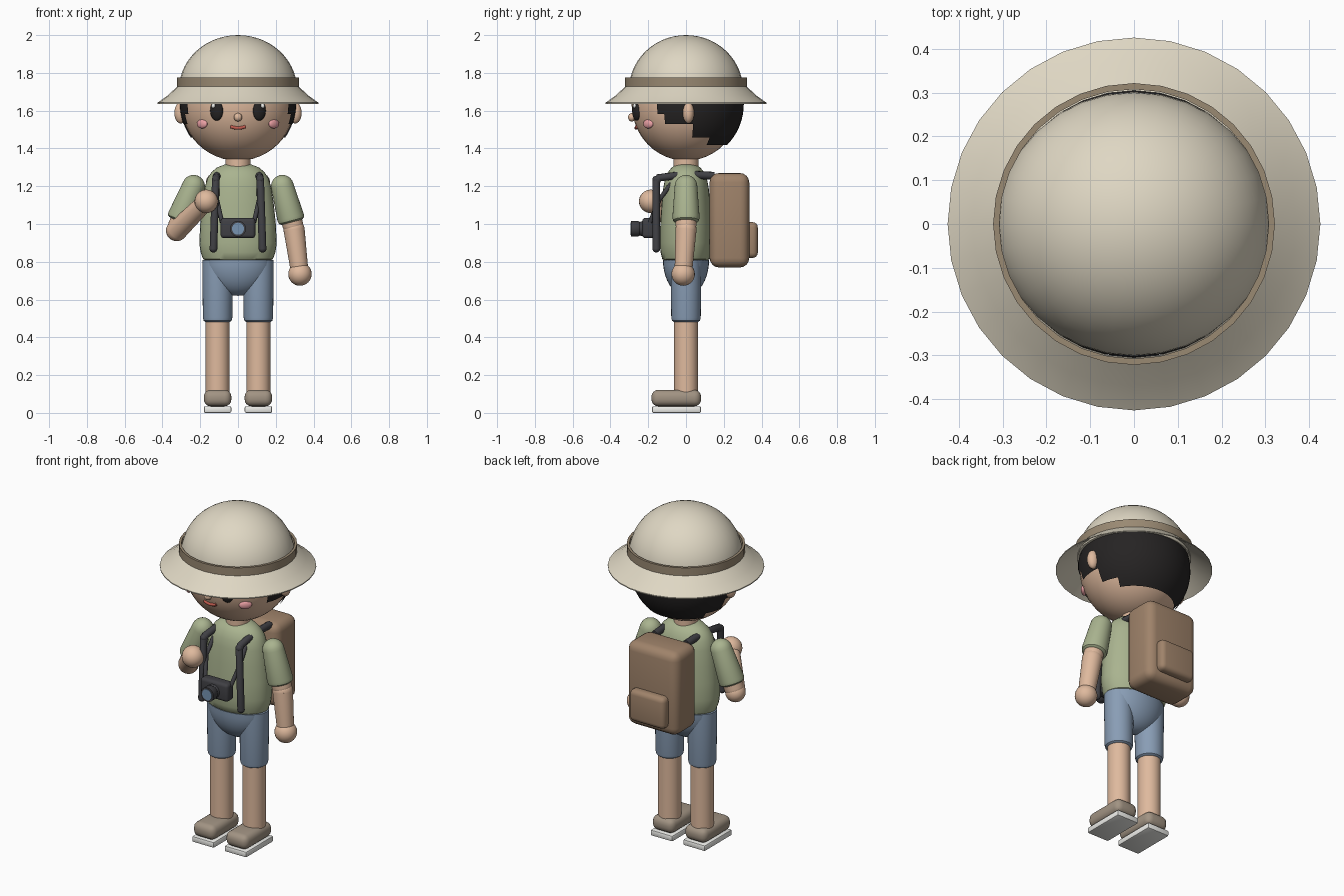
import bpy, bmesh, math
from mathutils import Vector, Matrix

if "Cube" in bpy.data.objects:
    bpy.data.objects.remove(bpy.data.objects["Cube"])


def material(name, rgb):
    lin = [(c / 255) ** 2.2 for c in rgb]
    m = bpy.data.materials.new(name)
    m.diffuse_color = (*lin, 1)
    m.use_nodes = True
    m.node_tree.nodes["Principled BSDF"].inputs["Base Color"].default_value = m.diffuse_color
    return m


SKIN = material("skin", (222, 184, 156))
HAT = material("canvas", (222, 214, 194))
BAND = material("hat_band", (152, 136, 114))
HAIR = material("black", (42, 40, 40))
SHIRT = material("green", (168, 178, 142))
DENIM = material("blue", (136, 156, 180))
PACK = material("brown", (158, 130, 106))
STRAP = material("charcoal", (66, 66, 70))
SHOE = material("taupe", (160, 146, 130))
SOLE = material("white", (236, 236, 232))
LENS = material("glass", (118, 146, 176))
PINK = material("pink", (236, 160, 164))
RED = material("lip", (190, 92, 80))


def finish(name, bm, mat, angle=40):
    bmesh.ops.recalc_face_normals(bm, faces=bm.faces)
    me = bpy.data.meshes.new(name)
    bm.to_mesh(me)
    bm.free()
    me.materials.append(mat)
    me.shade_smooth()
    me.set_sharp_from_angle(angle=math.radians(angle))
    ob = bpy.data.objects.new(name, me)
    bpy.context.collection.objects.link(ob)
    return ob


def lathe(name, profile, mat, start=(0, 0, 0), axis=(0, 0, 1), sy=1, segs=32, closed=False):
    """Spin (radius, height) points round an axis; open ends are capped."""
    bm = bmesh.new()
    rings = []
    for r, h in profile:
        n = 1 if r == 0 else segs
        rings.append([bm.verts.new((r * math.cos(math.tau * i / segs),
                                    r * sy * math.sin(math.tau * i / segs), h)) for i in range(n)])
    pairs = list(zip(rings, rings[1:] + rings[:1]))
    for a, b in pairs if closed else pairs[:-1]:
        for i in range(segs):
            j = (i + 1) % segs
            quad = [a[i % len(a)], a[j % len(a)], b[j % len(b)], b[i % len(b)]]
            bm.faces.new(list(dict.fromkeys(quad)))
    if not closed:
        for ring in (rings[0], rings[-1]):
            if len(ring) > 1:
                bm.faces.new(ring)
    rot = Vector((0, 0, 1)).rotation_difference(Vector(axis)).to_matrix().to_4x4()
    bm.transform(Matrix.Translation(start) @ rot)
    return finish(name, bm, mat)


def limb(name, p, q, r0, r1, mat, dome=False):
    """Tapered limb from p to q, with a domed or square start and a softened end."""
    d = Vector(q) - Vector(p)
    L = d.length
    prof = [(r0 * math.sin(a * math.pi / 12), -r0 * math.cos(a * math.pi / 12)) for a in range(7)] if dome else [(r0, 0)]
    prof += [(r1, L - 0.025), (r1 * 0.95, L - 0.008), (r1 * 0.8, L)]
    return lathe(name, prof, mat, p, d)


def ball(name, loc, size, mat, u=24, v=16, rot_z=0):
    bm = bmesh.new()
    bmesh.ops.create_uvsphere(bm, u_segments=u, v_segments=v, radius=1)
    bm.transform(Matrix.Translation(loc) @ Matrix.Rotation(rot_z, 4, 'Z') @ Matrix.Diagonal((*size, 1)))
    return finish(name, bm, mat)


def box(name, x, y, z, bevel, mat, segs=4):
    bm = bmesh.new()
    bmesh.ops.create_cube(bm, size=1)
    bm.transform(Matrix.Translation([(a + b) / 2 for a, b in (x, y, z)])
                 @ Matrix.Diagonal((x[1] - x[0], y[1] - y[0], z[1] - z[0], 1)))
    bmesh.ops.bevel(bm, geom=bm.edges[:], offset=bevel, segments=segs, profile=0.5, affect='EDGES')
    return finish(name, bm, mat)


def tube(name, pts, r, mat):
    cu = bpy.data.curves.new(name, 'CURVE')
    cu.dimensions = '3D'
    cu.bevel_depth, cu.bevel_resolution, cu.use_fill_caps = r, 3, True
    sp = cu.splines.new('POLY')
    sp.points.add(len(pts) - 1)
    for p, co in zip(sp.points, pts):
        p.co = (*co, 1)
    cu.materials.append(mat)
    ob = bpy.data.objects.new(name, cu)
    bpy.context.collection.objects.link(ob)
    return ob


# Hat: dome, band and flared brim
dome = [(0.313 * math.cos(a * math.pi / 28), 1.71 + 0.29 * math.sin(a * math.pi / 28)) for a in range(14)] + [(0, 2.0)]
lathe("hat_dome", dome, HAT, sy=0.965)
lathe("hat_band", [(0.308, 1.725), (0.322, 1.725), (0.322, 1.775), (0.308, 1.775)], BAND, closed=True)
lathe("hat_brim", [(0.305, 1.74), (0.325, 1.725), (0.37, 1.682), (0.426, 1.642), (0.426, 1.636),
                   (0.37, 1.674), (0.32, 1.715), (0.305, 1.725)], HAT, closed=True)

# Head and neck
HEAD = Vector((0, 0, 1.635))
ball("head", HEAD, (0.3, 0.288, 0.3), SKIN, 32, 24)
lathe("neck", [(0.066, 1.28), (0.066, 1.37)], SKIN)

# Hair shell with a stepped edge falling towards the back
bm = bmesh.new()
bmesh.ops.create_uvsphere(bm, u_segments=48, v_segments=36, radius=1)
bm.transform(Matrix.Translation(HEAD) @ Matrix.Diagonal((0.308, 0.306, 0.308, 1)))
gone = []
for f in bm.faces:
    c = f.calc_center_median() - HEAD
    a = math.degrees(math.atan2(abs(c.x), -c.y))
    limit = next(z for top, z in ((60, 1.66), (68, 1.585), (101, 1.53), (122, 1.468), (181, 1.425)) if a < top)
    if c.z + HEAD.z < limit:
        gone.append(f)
bmesh.ops.delete(bm, geom=gone, context='FACES')
finish("hair", bm, HAIR)

# Face
ball("nose", (0, -0.287, 1.565), (0.022, 0.02, 0.022), SKIN)
mouth = [(x * 0.01, -0.264 + 0.0002 * x * x, 1.508 + 0.0005 * x * x) for x in range(-4, 5)]
tube("mouth", mouth, 0.009, RED)

# Torso and hips
lathe("shirt", [(0.165, 0.805), (0.185, 0.815), (0.198, 0.85), (0.205, 0.9), (0.2, 1.0), (0.19, 1.1),
                (0.177, 1.19), (0.163, 1.24), (0.14, 1.275), (0.11, 1.3), (0.07, 1.315)], SHIRT, sy=0.68)
hips = [(0.185 * math.sin(a * math.pi / 20), 0.81 - 0.19 * math.cos(a * math.pi / 20)) for a in range(11)]
lathe("hips", [(0, 0.62)] + hips[1:], DENIM, sy=0.66)

# Paired parts
for s, side in ((-1, "right"), (1, "left")):
    ball(side + "_ear", (s * 0.303, 0.013, 1.588), (0.034, 0.03, 0.056), SKIN)
    ball(side + "_eye", (s * 0.113, -0.262, 1.6), (0.036, 0.02, 0.053), HAIR, rot_z=s * 0.38)
    ball(side + "_eye_glint", (s * 0.13, -0.272, 1.625), (0.012, 0.01, 0.012), SOLE, 12, 8)
    ball(side + "_cheek", (s * 0.19, -0.2, 1.53), (0.036, 0.014, 0.024), PINK, rot_z=s * 0.75)
    x = s * 0.108
    limb(side + "_shorts_leg", (x, 0, 0.81), (x, 0, 0.48), 0.081, 0.078, DENIM)
    lathe(side + "_leg", [(0.063, 0.08), (0.063, 0.52)], SKIN, (x, 0, 0))
    box(side + "_shoe", (x - 0.073, x + 0.073), (-0.183, 0.08), (0.035, 0.122), 0.036, SHOE)
    box(side + "_sole", (x - 0.073, x + 0.073), (-0.18, 0.08), (0, 0.035), 0.008, SOLE, 2)
    # Pack strap and thinner camera strap
    tube(side + "_pack_strap", [(s * 0.13, -0.157, 0.87), (s * 0.118, -0.157, 1.225), (s * 0.116, -0.143, 1.245),
                                (s * 0.11, 0, 1.262), (s * 0.105, 0.15, 1.255)], 0.021, STRAP)
    for i, z in enumerate((0.87, 1.235)):
        ball(f"{side}_strap_end_{i}", (s * (0.13 - 0.012 * i), -0.157, z), (0.021,) * 3, STRAP, 12, 8)
    tube(side + "_camera_strap", [(s * 0.085, 0, 1.285), (s * 0.105, -0.06, 1.24), (s * 0.112, -0.14, 1.13),
                                  (s * 0.085, -0.19, 1.01)], 0.012, STRAP)

# Arms: one hanging, one bent up to the chest
for side, shoulder, cuff, elbow, hand in (
        ("left", (0.235, 0, 1.2), (0.285, 0, 1.01), (0.297, 0, 0.97), (0.328, -0.015, 0.735)),
        ("right", (-0.235, 0, 1.2), (-0.31, 0, 1.015), (-0.325, -0.005, 0.965), (-0.168, -0.187, 1.12))):
    limb(side + "_sleeve", shoulder, cuff, 0.06, 0.072, SHIRT, dome=True)
    limb(side + "_upper_arm", shoulder, elbow, 0.05, 0.055, SKIN)
    ball(side + "_elbow", elbow, (0.056,) * 3, SKIN)
    limb(side + "_forearm", elbow, hand, 0.056, 0.047, SKIN)
    ball(side + "_hand", hand, (0.062,) * 3, SKIN)

# Camera
box("camera_body", (-0.092, 0.092), (-0.232, -0.165), (0.925, 1.032), 0.018, STRAP)
lathe("camera_lens_barrel", [(0.043, 0), (0.036, 0.025), (0.042, 0.035), (0.042, 0.072)], STRAP,
      (0, -0.22, 0.975), (0, -1, 0))
lathe("camera_lens_glass", [(0.032, 0), (0.032, 0.01)], LENS, (0, -0.285, 0.975), (0, -1, 0))

# Backpack
box("backpack", (-0.17, 0.17), (0.125, 0.335), (0.77, 1.27), 0.05, PACK)
box("backpack_pocket", (-0.117, 0.117), (0.3, 0.38), (0.82, 1.01), 0.028, PACK)
